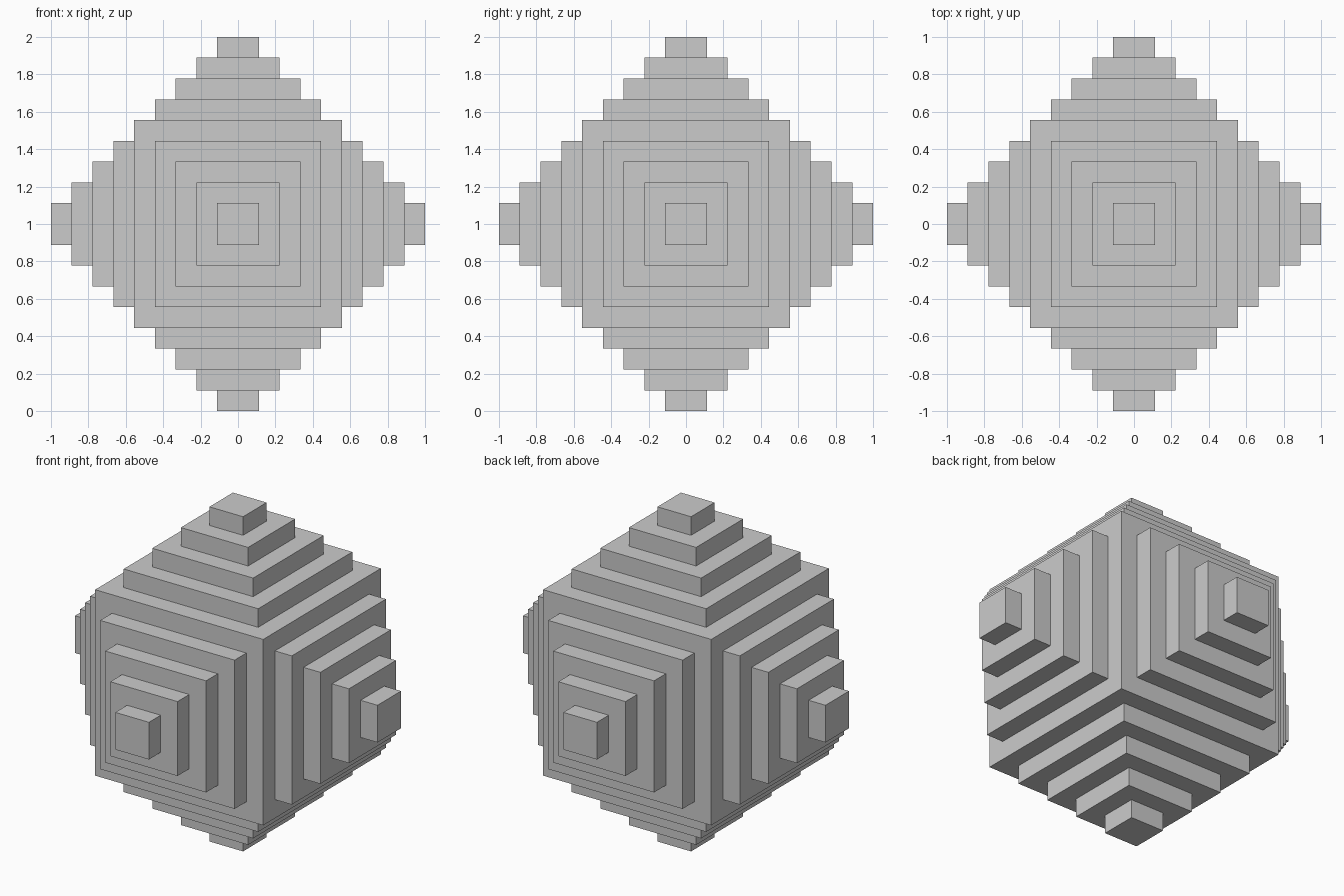
import bpy, bmesh
from mathutils import Matrix

if "Cube" in bpy.data.objects:
    bpy.data.objects.remove(bpy.data.objects["Cube"])

STEP = 1 / 9      # height and setback of every terrace
TERRACES = 4      # terraces on each cube face

# Core cube
bm = bmesh.new()
bmesh.ops.create_cube(bm, size=10 * STEP, matrix=Matrix.Translation((0, 0, 1)))
bm.normal_update()

# Stepped pyramid on all six faces: set the face back, then raise it
caps = list(bm.faces)
for _ in range(TERRACES):
    bmesh.ops.inset_individual(bm, faces=caps, thickness=STEP, depth=0, use_even_offset=True)
    bm.normal_update()
    bmesh.ops.inset_individual(bm, faces=caps, thickness=0, depth=STEP)
    bm.normal_update()

bmesh.ops.recalc_face_normals(bm, faces=bm.faces)
mesh = bpy.data.meshes.new("stepped_cube")
bm.to_mesh(mesh)
bm.free()
bpy.context.collection.objects.link(bpy.data.objects.new("stepped_cube", mesh))
